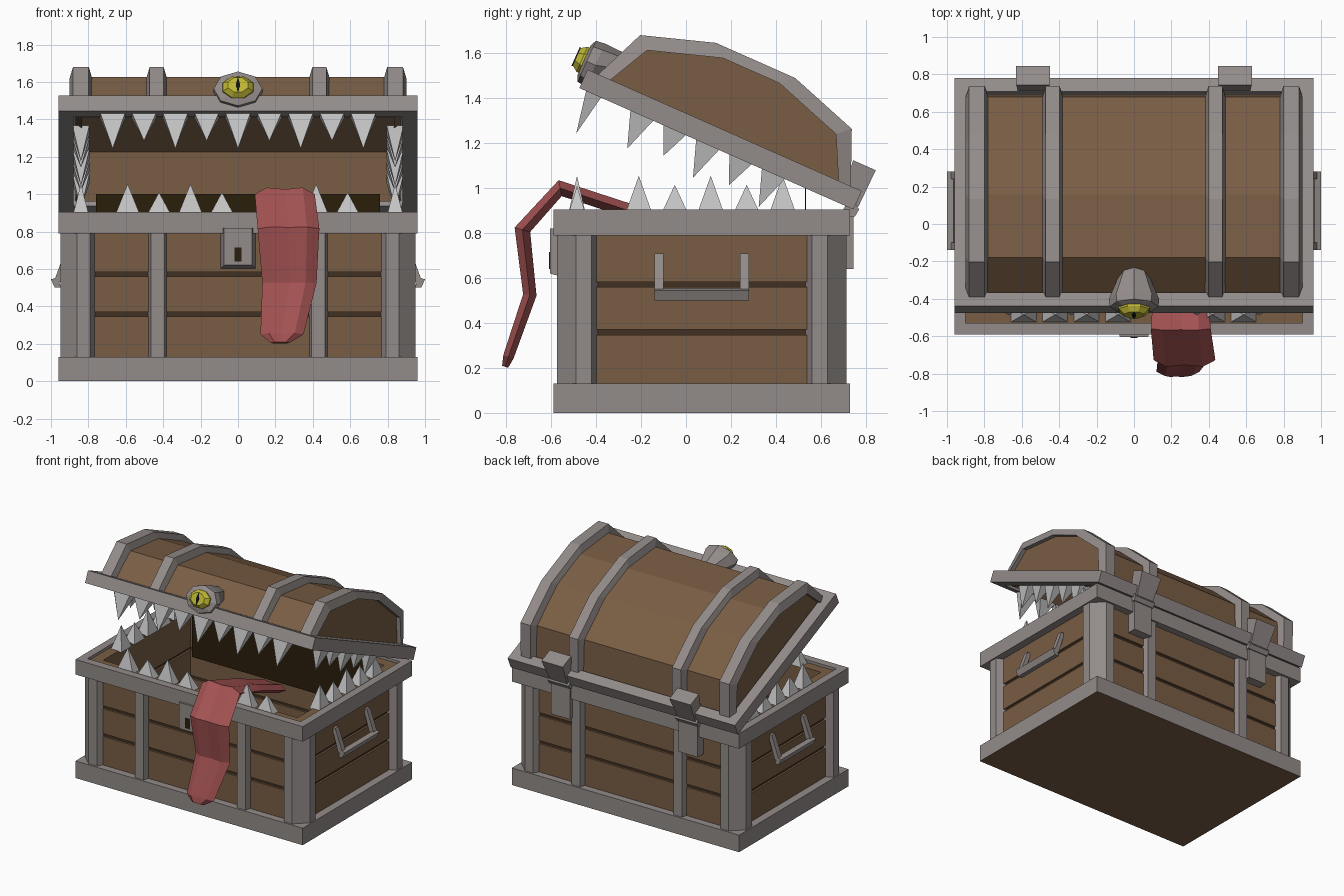
import bpy, bmesh, math
from mathutils import Matrix, Vector

cube = bpy.data.objects.get("Cube")
if cube:
    bpy.data.objects.remove(cube, do_unlink=True)


def material(name, r, g, b):
    m = bpy.data.materials.new(name)
    m.use_nodes = True
    m.diffuse_color = (r, g, b, 1)
    m.node_tree.nodes["Principled BSDF"].inputs["Base Color"].default_value = (r, g, b, 1)
    return m


METAL = material("grey_metal", .29, .26, .25)
WOOD = material("brown_wood", .19, .11, .058)
GROOVE = material("dark_wood", .055, .03, .016)
MOUTH = material("mouth_dark", .024, .013, .003)
TOOTH = material("tooth_grey", .56, .56, .56)
TONGUE = material("tongue_red", .37, .085, .085)
EYE = material("eye_yellow", .52, .47, .035)
PUPIL = material("pupil_black", .005, .005, .005)

# The lid is modelled closed, with its hinge at the origin, then swung open
LID = Matrix.Translation((0, .745, .905)) @ Matrix.Rotation(math.radians(-23.9), 4, 'X')
BASE = Matrix.Identity(4)


def build(name, parts, mat, place=BASE, thickness=0, caps=True):
    """Each part is a list of rings bridged in order; a one-point ring is a tip."""
    bm = bmesh.new()
    for rings in parts:
        rows = [[bm.verts.new(p) for p in ring] for ring in rings]
        for a, b in zip(rows, rows[1:]):
            n = len(a)
            for i in range(n):
                j = (i + 1) % n
                if len(b) == 1:
                    bm.faces.new((a[i], a[j], b[0]))
                else:
                    bm.faces.new((a[i], a[j], b[j], b[i]))
        if caps:
            for row in (rows[0], rows[-1]):
                if len(row) > 2:
                    bm.faces.new(row)
    bmesh.ops.recalc_face_normals(bm, faces=bm.faces[:])
    mesh = bpy.data.meshes.new(name)
    bm.to_mesh(mesh)
    bm.free()
    mesh.materials.append(mat)
    obj = bpy.data.objects.new(name, mesh)
    bpy.context.scene.collection.objects.link(obj)
    obj.matrix_world = place
    if thickness:
        mod = obj.modifiers.new("wall", 'SOLIDIFY')
        mod.thickness = thickness
        mod.offset = -1
        mod.use_even_offset = True
    return obj


def rect(x0, x1, y0, y1, z):
    return [(x0, y0, z), (x1, y0, z), (x1, y1, z), (x0, y1, z)]


def box(x0, x1, y0, y1, z0, z1):
    return [rect(x0, x1, y0, y1, z0), rect(x0, x1, y0, y1, z1)]


def column(points, z0, z1):
    return [[(x, y, z) for x, y in points] for z in (z0, z1)]


def tooth(x, y, z, wide, deep, height):
    return [rect(x - wide / 2, x + wide / 2, y - deep / 2, y + deep / 2, z), [(x, y, z + height)]]


def octagon(rx, rz, y, zc, turn=0):
    return [(rx * math.cos(a), y, zc + rz * math.sin(a))
            for a in (math.pi * (i / 4 + turn) for i in range(8))]


MID = .07  # middle of the chest from front to back

# Chest body: foot, planked walls, rim
foot = build("foot_band", [box(-.96, .96, -.59, .73, 0, .13)], METAL)
foot.data.materials.append(WOOD)
for f in foot.data.polygons:
    if f.normal.z < -.9:
        f.material_index = 1
planks = [box(-.9, .9, -.535, .675, z0, z1) for z0, z1 in ((.1, .347), (.37, .56), (.583, .885))]
build("wall_planks", planks, WOOD, thickness=.08, caps=False)
build("wall_grooves", [box(-.885, .885, -.52, .66, .1, .8)], GROOVE, thickness=.05, caps=False)
build("chest_rim", [box(-.96, .96, -.59, .73, .79, .905)], METAL, thickness=.06, caps=False)
build("throat", [box(-.76, .76, .53, .535, .55, 1.0)], MOUTH)

# Chamfered corner posts and upright straps
corner = [(.95, .57), (.86, .655), (.79, .655), (.765, .6), (.82, .53), (.89, .465), (.95, .49)]
corner = [(.95, .56), (.86, .645), (.79, .645), (.765, .6), (.88, .6), (.88, .46), (.95, .49)]
strap = [(-.05, .6), (-.036, .645), (.036, .645), (.05, .6)]
posts, straps = [], []
for sx in (-1, 1):
    for sy in (-1, 1):
        posts.append(column([(sx * x, MID + sy * y) for x, y in corner], .12, .8))
        straps.append(column([(sx * .43 + x, MID + sy * y) for x, y in strap], .12, .8))
build("corner_posts", posts, METAL)
build("upright_straps", straps, METAL)

# Lock plate
build("lock_plate", [[[(x, -.53, z) for x, z in ((-.095, .6), (.095, .6), (.095, .82), (-.095, .82))],
                      [(x, -.605, z) for x, z in ((-.075, .62), (.075, .62), (.075, .82), (-.075, .82))]]], METAL)
build("keyhole", [box(-.02, .02, -.609, -.604, .64, .715)], MOUTH)

# Side handles, hanging outwards
for side, sx in (("right", -1), ("left", 1)):
    arms = []
    for y in (-.19, .19):
        arms.append([rect(sx * .89, sx * .92, MID + y - .02, MID + y + .02, .71),
                     rect(sx * .945, sx * .985, MID + y - .02, MID + y + .02, .53)])
    section = [(.945, .5), (.965, .555), (1, .545), (.98, .5)]
    arms.append([[(sx * x, MID + y, z) for x, z in section] for y in (-.21, .21)])
    build(side + "_handle", arms, METAL)

# Lid: hollow arched shell, straps, rim
CENTRE = -.667
half = [(.64, .06), (.515, .325), (.193, .43)]


def arch(inset):
    pts = [(y - inset, z - inset * .9) for y, z in half]
    pts[0] = (pts[0][0], .03)
    return [(CENTRE - y, z) for y, z in pts] + [(CENTRE + y, z) for y, z in reversed(pts)]


shell = build("lid_shell", [[[(x, y, z) for y, z in arch(.045)] for x in (-.87, .87)]], WOOD, LID)
bm = bmesh.new()
bm.from_mesh(shell.data)
bmesh.ops.delete(bm, geom=[f for f in bm.faces if f.normal.z < -.9], context='FACES')
bm.to_mesh(shell.data)
bm.free()
wall = shell.modifiers.new("wall", 'SOLIDIFY')
wall.thickness = .04
wall.offset = -1
wall.use_even_offset = True

bands = []
for x, w in ((-.84, .062), (-.435, .057), (.435, .057), (.84, .062)):
    rings = []
    for (yi, zi), (yo, zo) in zip(arch(.055), arch(0)):
        rings.append([(x - w, yi, zi), (x - w + .02, yo, zo), (x + w - .02, yo, zo), (x + w, yi, zi)])
    bands.append(rings)
build("lid_straps", bands, METAL, LID)
build("lid_rim", [box(-.96, .96, -1.334, 0, 0, .09)], METAL, LID, thickness=.08, caps=False)

# Hinges
leaves, barrels, plates = [], [], []
for s in (-1, 1):
    x = s * .54
    leaves.append([rect(x - .075, x + .075, -.07, .015, .02), rect(x - .09, x + .09, -.09, .02, .2)])
    barrels.append([[(x + dx, .735 + .035 * math.cos(k * math.pi / 3), .905 + .035 * math.sin(k * math.pi / 3))
                     for k in range(6)] for dx in (-.09, .09)])
    plates.append(box(x - .08, x + .08, .67, .745, .64, .905))
build("hinge_leaves", leaves, METAL, LID)
build("hinge_barrels", barrels, METAL)
build("hinge_plates", plates, METAL)

# Teeth alternate tall and short
lower, upper = [], []
for i in range(8):
    if i not in (4, 5):  # gap for the tongue
        lower.append(tooth(-.59 + i * .168, -.485, .88, .14, .08, .175 - .045 * (i % 2)))
for i in range(9):
    upper.append(tooth(-.67 + i * .1675, -1.265, .02, .145, .08, -.21 + .045 * (i % 2)))
for s in (-1, 1):
    for i in range(5):
        lower.append(tooth(s * .84, -.21 + i * .16, .88, .09, .125, .175 - .04 * (i % 2)))
        upper.append(tooth(s * .84, -1.03 + i * .16, .02, .09, .125, -.18 + .035 * (i % 2)))
build("lower_teeth", lower, TOOTH)
build("upper_teeth", upper, TOOTH, LID)

# Eye on the lid front
EZ = .122
build("eye_socket", [[octagon(.07, .06, -1.16, EZ + .04), octagon(.135, .105, -1.31, EZ),
                      octagon(.13, .1, -1.352, EZ), octagon(.09, .07, -1.365, EZ)]], METAL, LID)
build("eyeball", [[octagon(.09, .068, -1.34, EZ, .125), octagon(.088, .066, -1.375, EZ, .125),
                   octagon(.058, .045, -1.402, EZ, .125)]], EYE, LID)
pupil = [(-.012, 0), (0, -.045), (.012, 0), (0, .045)]
build("pupil", [[[(x, y, EZ + z) for x, z in pupil] for y in (-1.4, -1.406)]], PUPIL, LID)

# Tongue: (centre x, y, z, half width, half thickness)
path = [(.25, .05, .78, .12, .03), (.25, -.27, .905, .14, .032), (.25, -.56, 1.0, .16, .036),
        (.27, -.728, .815, .165, .036), (.275, -.695, .525, .145, .03),
        (.235, -.79, .25, .115, .024), (.225, -.805, .205, .05, .014)]
rings = []
for i, (cx, y, z, w, t) in enumerate(path):
    a, b = path[max(i - 1, 0)], path[min(i + 1, len(path) - 1)]
    d = Vector((0, b[1] - a[1], b[2] - a[2])).normalized()
    n = Vector((0, d.z, -d.y))
    c = Vector((cx, y, z))
    rings.append([c + Vector((w * u, 0, 0)) + n * (t * v) for u, v in
                  ((-1, 0), (-.6, 1), (0, .75), (.6, 1), (1, 0), (.6, -1), (-.6, -1))])
build("tongue", [rings], TONGUE)
